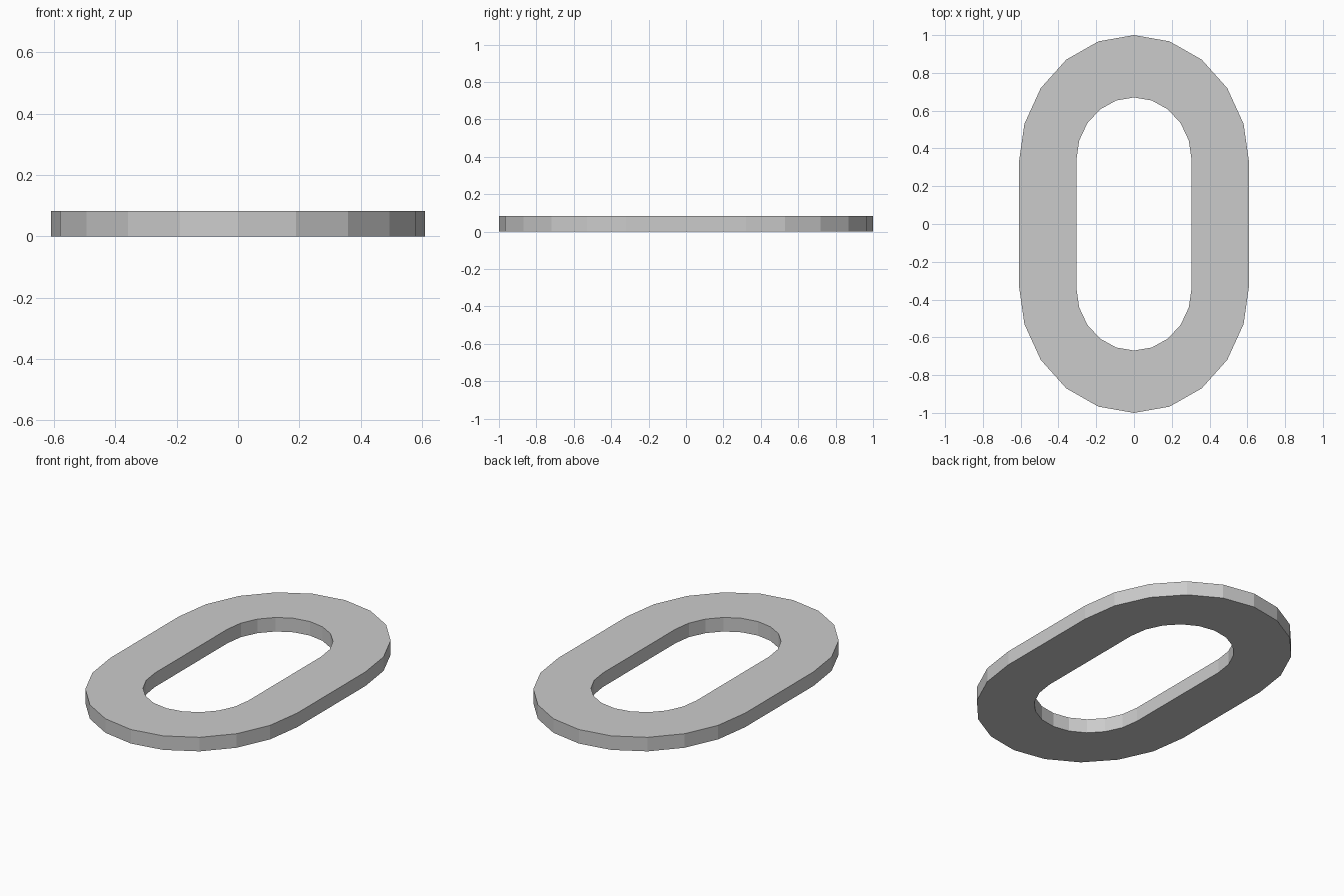
import bpy, bmesh
from math import sin, cos, pi

if "Cube" in bpy.data.objects:
    bpy.data.objects.remove(bpy.data.objects["Cube"])

HEIGHT = 0.083
STEPS = 10  # segments per rounded end


def outline(rx, ry, offset):
    """Stretched ring: two half-ellipses joined by straight sides."""
    pts = []
    for side in (1, -1):
        for i in range(STEPS + 1):
            a = pi * i / STEPS
            pts.append((side * rx * cos(a), side * (offset + ry * sin(a))))
    return pts


bm = bmesh.new()


def loop(pts, z):
    return [bm.verts.new((x, y, z)) for x, y in pts]


def bridge(a, b):
    n = len(a)
    for i in range(n):
        j = (i + 1) % n
        bm.faces.new((a[i], a[j], b[j], b[i]))


# Outer and inner outlines at bottom and top
outer = outline(0.61, 0.68, 0.32)
inner = outline(0.305, 0.33, 0.34)
loops = [loop(outer, 0), loop(outer, HEIGHT), loop(inner, HEIGHT), loop(inner, 0)]

# Outer wall, top, inner wall, bottom
for k in range(4):
    bridge(loops[k], loops[(k + 1) % 4])
bmesh.ops.recalc_face_normals(bm, faces=bm.faces[:])

mesh = bpy.data.meshes.new("oval_ring")
bm.to_mesh(mesh)
bm.free()
bpy.context.collection.objects.link(bpy.data.objects.new("oval_ring", mesh))
